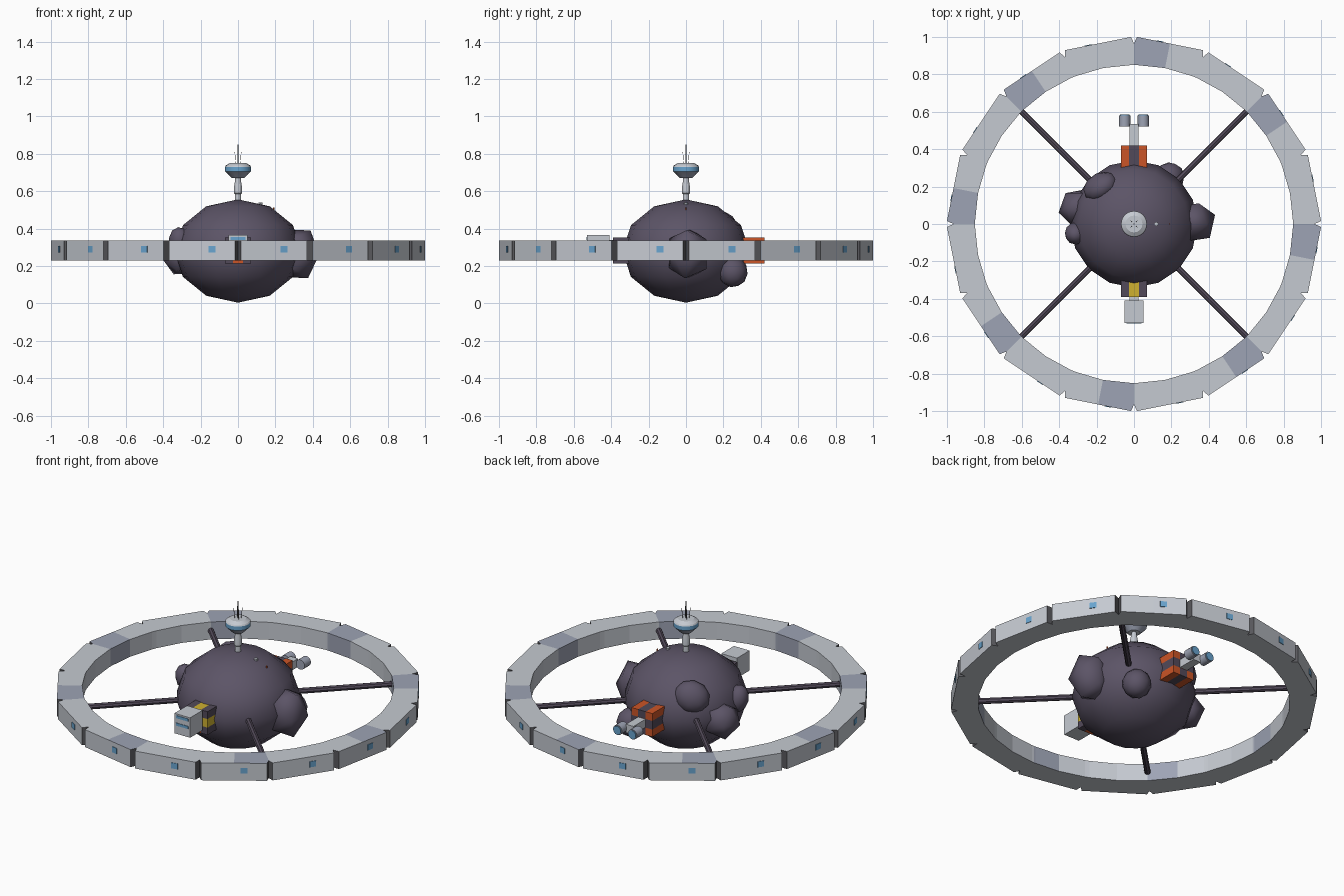
import bpy, bmesh, math
from mathutils import Vector

if "Cube" in bpy.data.objects:
    bpy.data.objects.remove(bpy.data.objects["Cube"])


def material(name, color):
    m = bpy.data.materials.new(name)
    m.use_nodes = True
    m.diffuse_color = (*color, 1)
    bsdf = m.node_tree.nodes["Principled BSDF"]
    bsdf.inputs["Base Color"].default_value = (*color, 1)
    return m


ROCK = material("purple rock", (.107, .089, .135))
STRUT = material("dark strut", (.085, .068, .1))
HULL = material("pale hull", (.56, .59, .64))
PANEL = material("slate panel", (.34, .37, .46))
JOINT = material("dark joint", (.1, .1, .11))
GLASS = material("blue glass", (.14, .37, .62))
ORANGE = material("orange paint", (.6, .09, .02))
YELLOW = material("yellow paint", (.62, .44, .03))

MID = .283          # height of the ring's middle plane


def finish(name, mats, smooth=None):
    o = bpy.context.object
    o.name = o.data.name = name
    o.data.materials.clear()
    for m in mats:
        o.data.materials.append(m)
    if smooth:
        bpy.ops.object.shade_smooth_by_angle(angle=math.radians(smooth))
    return o


def from_bmesh(name, bm, mats, smooth=None):
    bmesh.ops.recalc_face_normals(bm, faces=bm.faces)
    me = bpy.data.meshes.new(name)
    bm.to_mesh(me)
    bm.free()
    o = bpy.data.objects.new(name, me)
    bpy.context.collection.objects.link(o)
    for m in mats:
        me.materials.append(m)
    if smooth:
        bpy.context.view_layer.objects.active = o
        bpy.ops.object.select_all(action='DESELECT')
        o.select_set(True)
        bpy.ops.object.shade_smooth_by_angle(angle=math.radians(smooth))
    return o


def box(name, x, y, z, mat, turn=0):
    """Box between pairs of limits, or turned about its own middle."""
    mid = [(a + b) / 2 for a, b in (x, y, z)]
    bpy.ops.mesh.primitive_cube_add(size=1, location=mid, rotation=(0, 0, turn))
    bpy.context.object.scale = [b - a for a, b in (x, y, z)]
    return finish(name, [mat])


def rod(name, a, b, radius, mat, sides=8, smooth=40):
    a, b = Vector(a), Vector(b)
    d = b - a
    bpy.ops.mesh.primitive_cylinder_add(vertices=sides, radius=radius, depth=d.length,
                                        location=(a + b) / 2)
    bpy.context.object.rotation_euler = d.to_track_quat('Z', 'Y').to_euler()
    return finish(name, [mat], smooth)


def lathe(name, profile, mats, pick, sides=16):
    """Revolve (radius, height) points; pick gives the material of each band."""
    bm = bmesh.new()
    rings = [[bm.verts.new((r * math.cos(math.tau * i / sides),
                            r * math.sin(math.tau * i / sides), z))
              for i in range(sides)] for r, z in profile]
    for k in range(len(rings) - 1):
        for i in range(sides):
            j = (i + 1) % sides
            f = bm.faces.new((rings[k][i], rings[k][j], rings[k + 1][j], rings[k + 1][i]))
            f.material_index = pick(k)
    bm.faces.new(rings[0])
    bm.faces.new(rings[-1])
    return from_bmesh(name, bm, mats, 25)


# Habitat ring: sixteen straight sections with grooves between them
bm = bmesh.new()
stations = []
step = math.tau / 16
groove = math.radians(.9)
for k in range(16):
    a = k * step
    for offset, outer in ((0, .965), (groove, 1), (step / 2, .984), (step - groove, 1)):
        t = a + offset
        d = Vector((math.cos(t), math.sin(t), 0))
        stations.append([bm.verts.new(d * r + Vector((0, 0, z))) for r, z in
                         ((outer, .23), (outer, .335), (.85, .335), (.85, .23))])
for i, s in enumerate(stations):
    n = stations[(i + 1) % len(stations)]
    for side in range(4):
        e = (side + 1) % 4
        f = bm.faces.new((s[side], s[e], n[e], n[side]))
        # second half of every other section is panelled on top and inside
        if side in (1, 2) and i % 8 in (6, 7):
            f.material_index = 1
        if side == 0 and i % 4 in (0, 3):
            f.material_index = 2
from_bmesh("habitat_ring", bm, [HULL, PANEL, JOINT])

# Ring windows, just past the middle of each section
for k in range(16):
    mid = (k + .5) * step
    normal = Vector((math.cos(mid), math.sin(mid), 0))
    along = Vector((-normal.y, normal.x, 0))
    p = normal * .983 + along * .055
    box("ring_window", (p.x - .004, p.x + .004), (p.y - .019, p.y + .019), (.273, .307),
        GLASS, mid + math.radians(1.5))

# Diagonal spokes
for k in range(4):
    t = math.pi / 4 + k * math.pi / 2
    c, s = math.cos(t), math.sin(t)
    rod("spoke", (c * .3, s * .3, MID), (c * .855, s * .855, MID), .017, STRUT)

# Rock core and its boulders
bpy.ops.mesh.primitive_uv_sphere_add(segments=16, ring_count=6, location=(0, 0, .28))
bpy.context.object.scale = (.34, .34, .276)
finish("rock_core", [ROCK], 180)
for pos, size, detail in (((.32, .01, .265), (.12, .15, .12), 1),
                          ((-.3, .09, .25), (.11, .11, .1), 1),
                          ((-.31, -.05, .33), (.06, .08, .06), 2),
                          ((-.18, .2, .4), (.09, .1, .07), 2),
                          ((.19, .25, .17), (.085, .08, .08), 2)):
    bpy.ops.mesh.primitive_ico_sphere_add(subdivisions=detail, location=pos,
                                          rotation=(pos[0] * 5, pos[1] * 5, pos[2] * 3))
    bpy.context.object.scale = size
    finish("boulder", [ROCK], 50)

# Beacons on the rock
rod("beacon", (.12, 0, .51), (.12, 0, .54), .011, HULL)
rod("small_beacon", (.19, 0, .48), (.19, 0, .512), .004, ORANGE)

# Control tower: mast, saucer with a glass band, aerials
lathe("tower_mast", ((.017, .53), (.017, .585), (.021, .59), (.021, .625), (.015, .66), (.015, .68)),
      [HULL], lambda k: 0, 12)
lathe("tower_saucer", ((.034, .67), (.066, .703), (.07, .706), (.07, .73), (.066, .737), (.045, .75)),
      [HULL, GLASS, PANEL], lambda k: (2, 0, 1, 0, 0)[k])
rod("main_aerial", (0, 0, .745), (0, 0, .85), .003, JOINT, 6)
for x, y in ((1, 1), (-1, 1), (1, -1), (-1, -1)):
    rod("side_aerial", (x * .012, y * .012, .745), (x * .017, y * .017, .81), .0015, JOINT, 4)


def collar(name, y, corner, centre, under):
    """Docking collar made of a three by three block of painted cells."""
    cuts = (-.07, -.026, .026, .07)
    for i in range(3):
        for k in range(3):
            mat = corner if (i + k) % 2 == 0 else centre
            if i == 1 and k == 0:
                mat = under
            box(name, cuts[i:i + 2], y, (MID + cuts[k], MID + cuts[k + 1]), mat)


# Front dock with its boxy module
collar("front_collar", (-.39, -.29), STRUT, YELLOW, ORANGE)
box("front_neck", (-.025, .025), (-.42, -.38), (.258, .34), HULL)
box("front_module", (-.052, .052), (-.53, -.41), (.245, .365), HULL)
for z in (.34, .295):
    box("module_window", (-.04, .04), (-.533, -.528), (z, z + .016), GLASS)

# Rear dock with twin engines
collar("rear_collar", (.3, .42), ORANGE, STRUT, STRUT)
box("rear_neck", (-.025, .025), (.41, .535), (.258, .308), HULL)
for x in (-.05, .05):
    rod("engine", (x, .52, MID), (x, .58, MID), .03, PANEL, 12)
    rod("engine_cap", (x, .579, MID), (x, .585, MID), .025, GLASS, 12)
